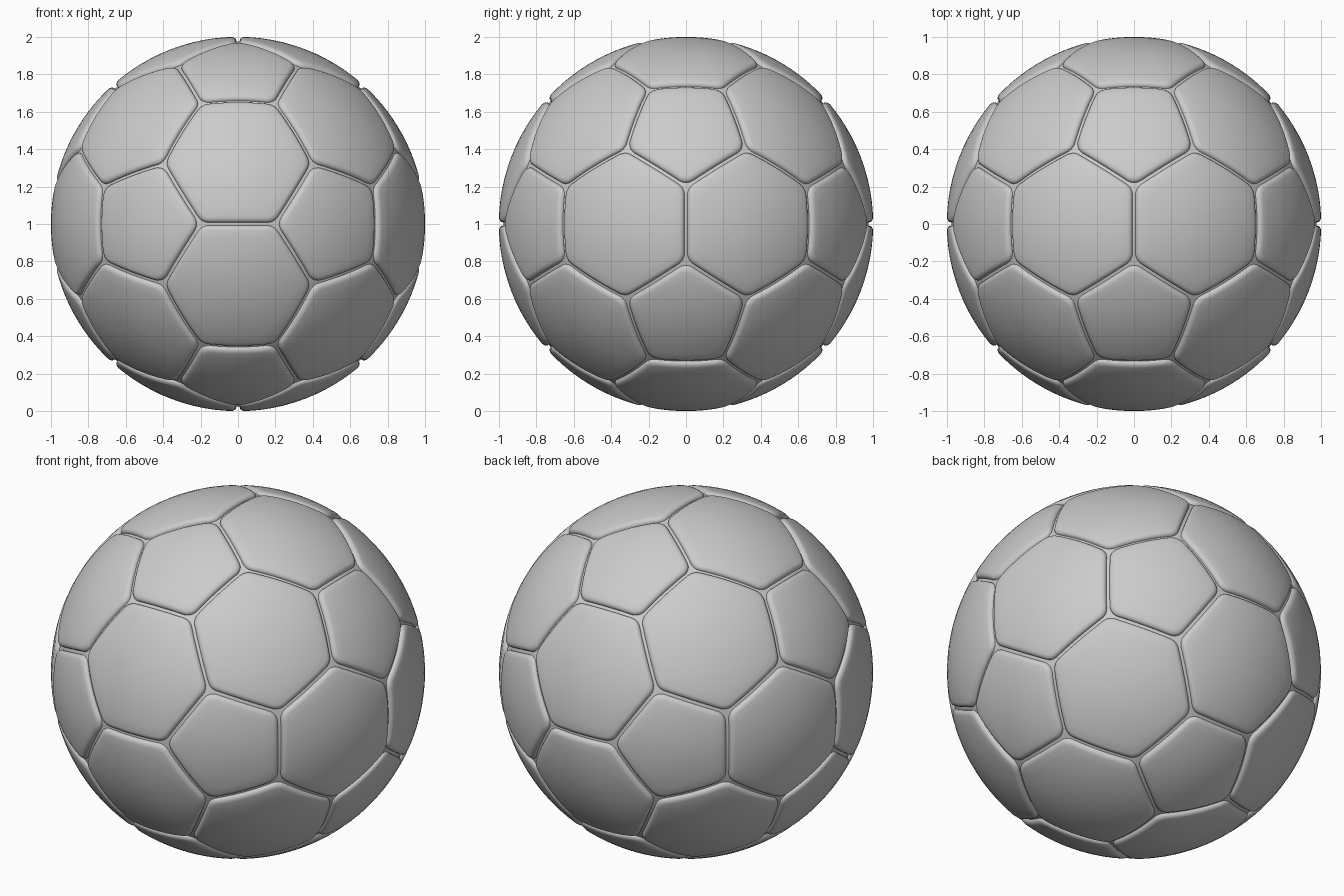
import bpy, bmesh
from math import sin, cos, tan, pi
from mathutils import Vector

if "Cube" in bpy.data.objects:
    bpy.data.objects.remove(bpy.data.objects["Cube"])

CENTRE = Vector((0, 0, 1))
PHI = (1 + 5 ** 0.5) / 2
ARC, SIDE = 6, 14          # points per rounded corner, segments per straight side
# panel edge profile from seam to crown: (inset, corner radius, sphere radius)
PROFILE = [(0, 0, 0.977), (0.009, 0.065, 0.977), (0.0105, 0.065, 0.985),
           (0.015, 0.065, 0.9915), (0.021, 0.065, 0.996),
           (0.029, 0.065, 0.9992), (0.038, 0.065, 1.0008)]
CROWN = [0.85, 0.7, 0.54, 0.36, 0.18]

# icosahedron corners: the pentagon directions
ico = []
for a in (-1, 1):
    for b in (-PHI, PHI):
        ico += [Vector(v).normalized() for v in ((a, b, 0), (0, a, b), (b, 0, a))]
edge = min((ico[0] - v).length for v in ico[1:])


def near(p, q):
    return abs((p - q).length - edge) < 0.01


# truncated corners, on the unit sphere
corners = [((2 * p + q) / 3).normalized() for p in ico for q in ico if near(p, q)]
hexes = [(p + q + r).normalized() for i, p in enumerate(ico)
         for j, q in enumerate(ico[:i]) for r in ico[:j]
         if near(p, q) and near(q, r) and near(p, r)]


def ring(n, apothem, inset, c):
    """Rounded regular polygon with a corner at angle zero."""
    pts = []
    rc = (apothem - inset - c) / cos(pi / n)
    half = (apothem - inset - c) * tan(pi / n)
    for k in range(n):
        t = 2 * pi * k / n
        for i in range(ARC):
            s = t + (i / (ARC - 1) - 0.5) * 2 * pi / n
            pts.append((rc * cos(t) + c * cos(s), rc * sin(t) + c * sin(s)))
        m = t + pi / n
        for i in range(1, SIDE):
            u = half * (2 * i / SIDE - 1)
            w = apothem - inset
            pts.append((w * cos(m) - u * sin(m), w * sin(m) + u * cos(m)))
    return pts


def panel(bm, axis, n):
    own = sorted(corners, key=lambda v: -v.dot(axis))[:n]
    h = own[0].dot(axis)
    x = own[0] - axis * h
    apothem = x.length * cos(pi / n)
    x.normalize()
    y = axis.cross(x)

    def place(pts, r):
        return [bm.verts.new(CENTRE + r * (axis * h + x * a + y * b).normalized())
                for a, b in pts]

    rings = [place(ring(n, apothem, d, c), r) for d, c, r in PROFILE]
    last = ring(n, apothem, *PROFILE[-1][:2])
    R = PROFILE[-1][2]
    rings += [place([(a * s, b * s) for a, b in last], R) for s in CROWN]
    count = len(last)
    for lo, hi in zip(rings, rings[1:]):
        for i in range(count):
            j = (i + 1) % count
            bm.faces.new((lo[i], lo[j], hi[j], hi[i]))
    tip = bm.verts.new(CENTRE + axis * R)
    for i in range(count):
        bm.faces.new((rings[-1][i], rings[-1][(i + 1) % count], tip))


def build(name, axes, n):
    bm = bmesh.new()
    for axis in axes:
        panel(bm, axis, n)
    bmesh.ops.remove_doubles(bm, verts=bm.verts, dist=0.0003)
    mesh = bpy.data.meshes.new(name)
    bm.to_mesh(mesh)
    bm.free()
    ob = bpy.data.objects.new(name, mesh)
    bpy.context.collection.objects.link(ob)
    bpy.ops.object.select_all(action='DESELECT')
    ob.select_set(True)
    bpy.context.view_layer.objects.active = ob
    bpy.ops.object.shade_smooth_by_angle(angle=pi / 4)


# twelve pentagon and twenty hexagon panels
build("pentagon_panels", ico, 5)
build("hexagon_panels", hexes, 6)
